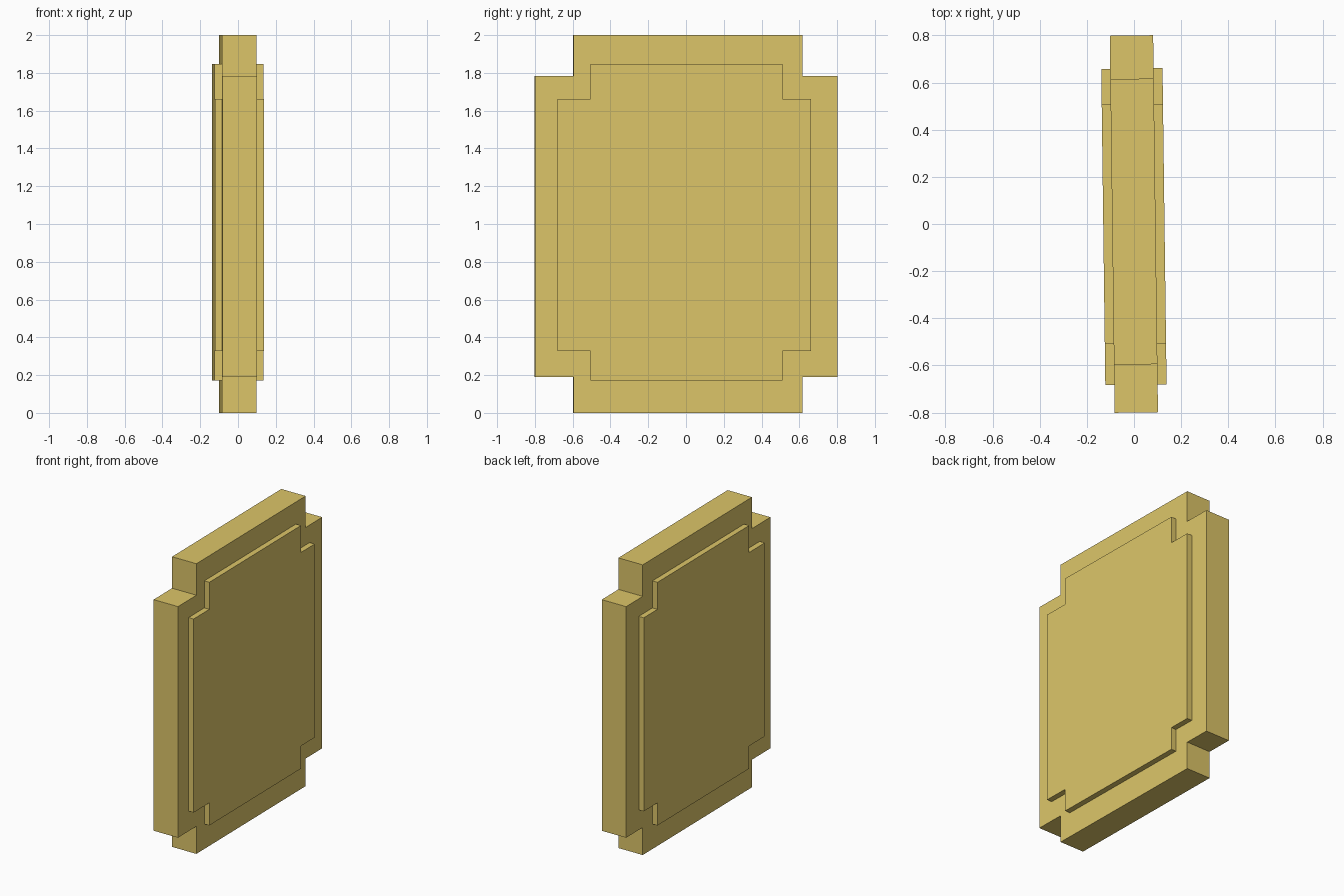
import bpy, bmesh
from mathutils import Matrix

if "Cube" in bpy.data.objects:
    bpy.data.objects.remove(bpy.data.objects["Cube"])


def cross_outline(y, z, tab_y, arm_z):
    """Rectangle with four square-notched corners, as 12 (y, z) points."""
    (y0, y1), (z0, z1), (t0, t1), (a0, a1) = y, z, tab_y, arm_z
    return [(t0, z0), (t1, z0), (t1, a0), (y1, a0), (y1, a1), (t1, a1),
            (t1, z1), (t0, z1), (t0, a1), (y0, a1), (y0, a0), (t0, a0)]


slab = cross_outline((-0.80, 0.80), (0, 2), (-0.596, 0.616), (0.19, 1.783))
panel = cross_outline((-0.682, 0.66), (0.172, 1.848), (-0.508, 0.508), (0.328, 1.662))
SLAB_X, PANEL_X = 0.092, 0.13   # half thicknesses

# Notched slab with a raised notched panel on both broad faces
bm = bmesh.new()
levels = [(panel, -PANEL_X), (panel, -SLAB_X), (slab, -SLAB_X),
          (slab, SLAB_X), (panel, SLAB_X), (panel, PANEL_X)]
rings = [[bm.verts.new((x, y, z)) for y, z in outline] for outline, x in levels]
for a, b in zip(rings, rings[1:]):
    for i in range(12):
        j = (i + 1) % 12
        bm.faces.new((a[i], a[j], b[j], b[i]))
bm.faces.new(rings[0])
bm.faces.new(rings[-1])

# Slight turn about the vertical axis
bmesh.ops.rotate(bm, verts=bm.verts, cent=(0, 0, 0), matrix=Matrix.Rotation(0.0128, 3, 'Z'))
bmesh.ops.translate(bm, verts=bm.verts, vec=(-0.0005, 0, 0))
bmesh.ops.recalc_face_normals(bm, faces=bm.faces)

mesh = bpy.data.meshes.new("notched_plaque")
bm.to_mesh(mesh)
bm.free()
plaque = bpy.data.objects.new("notched_plaque", mesh)
bpy.context.collection.objects.link(plaque)

# Pale gold colour
gold = bpy.data.materials.new("pale_gold")
gold.diffuse_color = (0.72, 0.56, 0.14, 1)
gold.use_nodes = True
gold.node_tree.nodes["Principled BSDF"].inputs["Base Color"].default_value = gold.diffuse_color
mesh.materials.append(gold)
